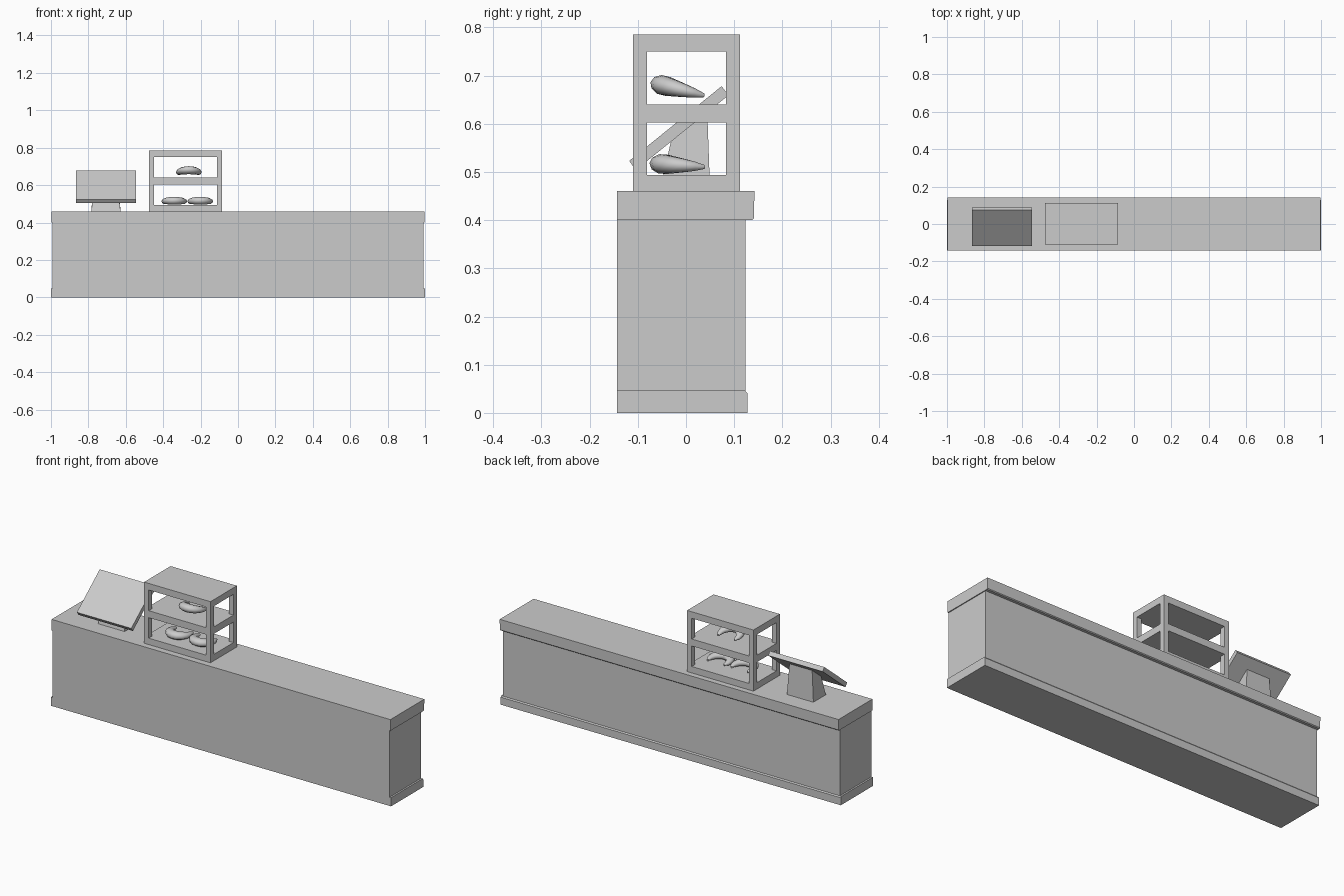
import bpy, bmesh, math
from mathutils import Vector, Matrix

if "Cube" in bpy.data.objects:
    bpy.data.objects.remove(bpy.data.objects["Cube"], do_unlink=True)

grey = bpy.data.materials.new("plain grey")
grey.use_nodes = True
COLOUR = (0.6, 0.6, 0.6, 1)
grey.diffuse_color = COLOUR
grey.node_tree.nodes["Principled BSDF"].inputs["Base Color"].default_value = COLOUR


def finish(name, bm, smooth=None):
    bmesh.ops.recalc_face_normals(bm, faces=bm.faces)
    mesh = bpy.data.meshes.new(name)
    bm.to_mesh(mesh)
    bm.free()
    mesh.materials.append(grey)
    obj = bpy.data.objects.new(name, mesh)
    bpy.context.collection.objects.link(obj)
    if smooth:
        bpy.ops.object.select_all(action='DESELECT')
        obj.select_set(True)
        bpy.context.view_layer.objects.active = obj
        bpy.ops.object.shade_smooth_by_angle(angle=math.radians(smooth))


def add_box(bm, x, y, z):
    """Box given as (min, max) on each axis."""
    size = Vector((x[1] - x[0], y[1] - y[0], z[1] - z[0]))
    mid = Vector((sum(x), sum(y), sum(z))) / 2
    return bmesh.ops.create_cube(
        bm, size=1, matrix=Matrix.Translation(mid) @ Matrix.Diagonal(size).to_4x4())["verts"]


def box(name, x, y, z):
    bm = bmesh.new()
    add_box(bm, x, y, z)
    finish(name, bm)


def prism(name, profile, x0, x1):
    """Side profile of (y, z) points drawn out along x."""
    bm = bmesh.new()
    face = bm.faces.new([bm.verts.new((x0, y, z)) for y, z in profile])
    out = bmesh.ops.extrude_face_region(bm, geom=[face], use_keep_orig=True)["geom"]
    bmesh.ops.translate(bm, vec=(x1 - x0, 0, 0),
                        verts=[v for v in out if isinstance(v, bmesh.types.BMVert)])
    finish(name, bm)


# Counter: flush front, skirting and worktop overhang at the back and ends
FRONT = -0.143
box("counter_body", (-0.991, 0.991), (FRONT, 0.123), (0.02, 0.41))
prism("skirting", [(FRONT, 0), (0.128, 0), (0.128, 0.04), (0.123, 0.046), (FRONT, 0.046)], -1, 1)
prism("worktop", [(FRONT, 0.4), (0.137, 0.4), (0.141, 0.404), (0.142, 0.46), (FRONT, 0.46)],
      -0.996, 0.996)

# Display case: three shelves joined by four corner posts
CX, CY = (-0.475, -0.085), (-0.11, 0.112)
for name, z in (("case_base", (0.46, 0.494)), ("case_shelf", (0.603, 0.64)),
                ("case_top", (0.75, 0.785))):
    box(name, CX, CY, z)
bm = bmesh.new()
for x in ((CX[0], CX[0] + 0.027), (CX[1] - 0.027, CX[1])):
    for y in ((CY[0], CY[0] + 0.029), (CY[1] - 0.029, CY[1])):
        for z in ((0.494, 0.603), (0.64, 0.75)):
            add_box(bm, x, y, z)
finish("case_posts", bm)


# Crescent pastries: tapered tube along an arc, horns towards the back
def pastry(name, location, tilt):
    bm = bmesh.new()
    steps, sides = 12, 10
    rings = []
    for i in range(steps + 1):
        t = 2 * i / steps - 1
        a = math.radians(115) * t
        r = 0.006 + 0.022 * max(0, math.cos(t * math.pi / 2)) ** 0.8
        ring = []
        for k in range(sides):
            b = math.tau * k / sides
            d = r * math.cos(b)
            ring.append(bm.verts.new((math.sin(a) * (0.052 + d),
                                      0.012 - math.cos(a) * (0.06 + d),
                                      0.75 * r * math.sin(b))))
        rings.append(ring)
    for p, q in zip(rings, rings[1:]):
        for k in range(sides):
            n = (k + 1) % sides
            bm.faces.new((p[k], p[n], q[n], q[k]))
    bm.faces.new(rings[0])
    bm.faces.new(rings[-1])
    bmesh.ops.transform(bm, verts=bm.verts, matrix=Matrix.Translation(location)
                        @ Matrix.Rotation(math.radians(tilt), 4, 'X'))
    finish(name, bm, 50)


pastry("pastry_upper", (-0.263, 0, 0.668), -14)
pastry("pastry_lower_right", (-0.341, 0, 0.513), -4)
pastry("pastry_lower_left", (-0.202, 0, 0.513), -4)

# Till: sloping screen on a tapered stand
prism("till_screen", [(-0.118, 0.523), (-0.104, 0.504), (0.088, 0.659), (0.074, 0.678)],
      -0.865, -0.545)
bm = bmesh.new()
TX = -0.706
for v in add_box(bm, (TX - 0.078, TX + 0.078), (-0.055, 0.05), (0.46, 0.6)):
    if v.co.z > 0.5:
        # top follows the slope of the screen
        v.co.x = TX + (v.co.x - TX) * 0.85
        v.co.y = 0.044 if v.co.y > 0 else -0.03
        v.co.z = 0.628 + 0.8 * (v.co.y - 0.044)
finish("till_stand", bm)
